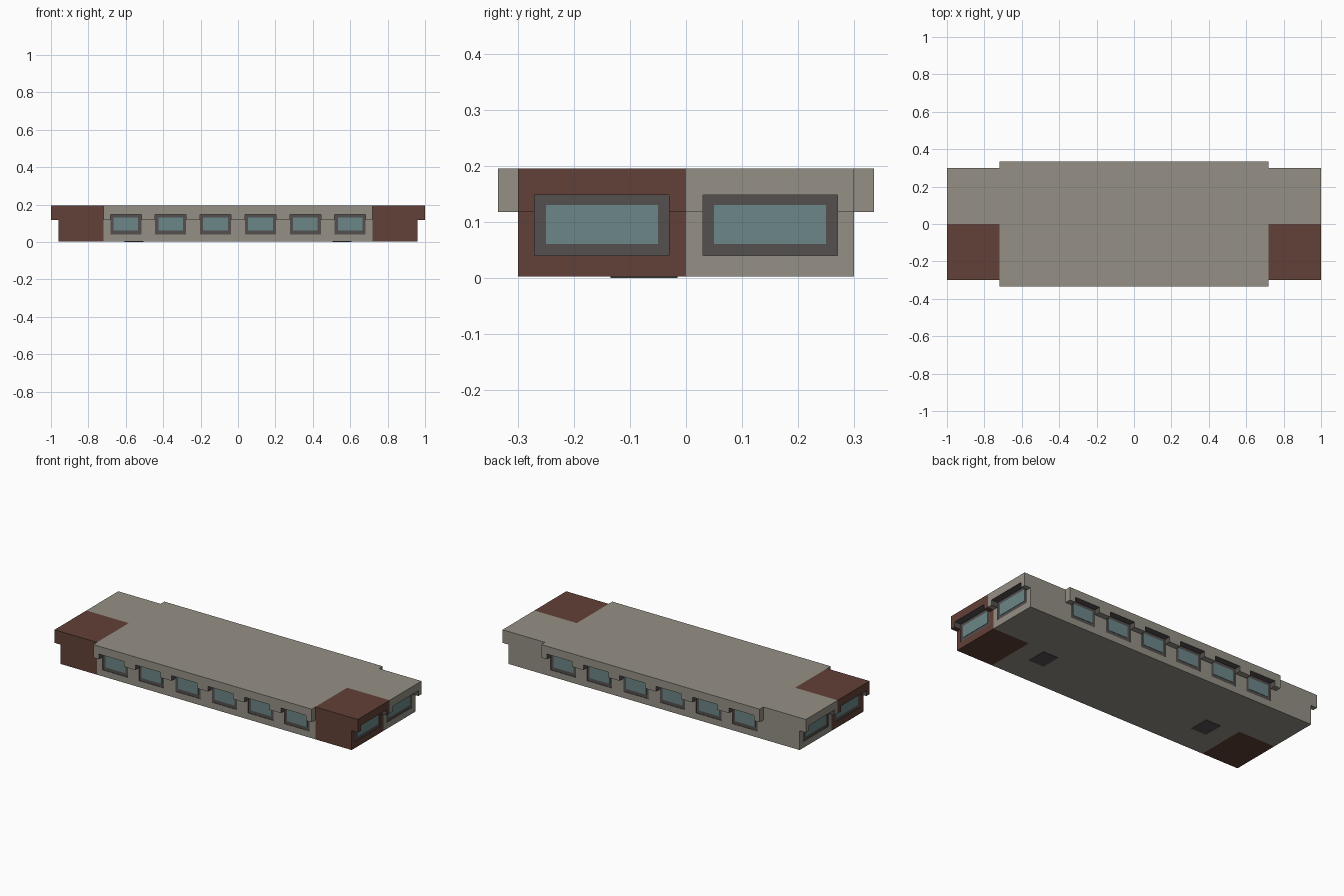
import bpy, bmesh
from mathutils import Vector

if "Cube" in bpy.data.objects:
    bpy.data.objects.remove(bpy.data.objects["Cube"])

TOP, EAVE_Z = 0.195, 0.117


def material(name, rgb):
    m = bpy.data.materials.new(name)
    m.diffuse_color = (*rgb, 1)
    m.use_nodes = True
    m.node_tree.nodes["Principled BSDF"].inputs["Base Color"].default_value = m.diffuse_color
    return m


beige = material("beige_wall", (0.30, 0.28, 0.235))
brown = material("brown_wall", (0.12, 0.052, 0.038))
dark = material("dark_frame", (0.09, 0.08, 0.078))
glass = material("blue_glass", (0.15, 0.24, 0.245))


def add_box(bm, lo, hi):
    vs = bmesh.ops.create_cube(bm, size=1)["verts"]
    for v in vs:
        v.co = Vector([lo[i] if v.co[i] < 0 else hi[i] for i in range(3)])


def boxes(name, items, mat):
    bm = bmesh.new()
    for lo, hi in items:
        add_box(bm, lo, hi)
    me = bpy.data.meshes.new(name)
    bm.to_mesh(me)
    bm.free()
    ob = bpy.data.objects.new(name, me)
    bpy.context.collection.objects.link(ob)
    me.materials.append(mat)
    return ob


# Window layout: boxes on all four walls, from depth d0 to d1 beyond the wall plane
def window_boxes(half_long, half_end, z0, z1, d0, d1):
    out = []
    for s in (-1, 1):
        for i in range(6):
            c = -0.6 + 0.24 * i
            y = sorted((s * (0.3 + d0), s * (0.3 + d1)))
            out.append(((c - half_long, y[0], z0), (c + half_long, y[1], z1)))
        for c in (-0.15, 0.15):
            x = sorted((s * (0.96 + d0), s * (0.96 + d1)))
            out.append(((x[0], c - half_end, z0), (x[1], c + half_end, z1)))
    return out


# Main block
building = boxes("building", [((-0.96, -0.3, 0.002), (0.96, 0.3, 0.16))], beige)

# Overhanging roof band with a stepped outline
bm = bmesh.new()
quarter = [(1, 0.3), (0.72, 0.3), (0.72, 0.335)]
outline = (quarter + [(-x, y) for x, y in reversed(quarter)]
           + [(-x, -y) for x, y in quarter]
           + [(x, -y) for x, y in reversed(quarter)])
face = bm.faces.new([bm.verts.new((x, y, EAVE_Z)) for x, y in outline])
ext = bmesh.ops.extrude_face_region(bm, geom=[face])["geom"]
bmesh.ops.translate(bm, vec=(0, 0, TOP - EAVE_Z),
                    verts=[g for g in ext if isinstance(g, bmesh.types.BMVert)])
bmesh.ops.recalc_face_normals(bm, faces=bm.faces)
me = bpy.data.meshes.new("roof_band")
bm.to_mesh(me)
bm.free()
me.materials.append(beige)
band = bpy.data.objects.new("roof_band", me)
bpy.context.collection.objects.link(band)

# Window recesses that also notch the overhang
cuts = window_boxes(0.083, 0.12, 0.04, 0.148, -0.003, 0.08)
cutter = boxes("window_cutter", cuts, dark)

for other, op in ((band, "UNION"), (cutter, "DIFFERENCE")):
    mod = building.modifiers.new(op.lower(), "BOOLEAN")
    mod.operation, mod.object, mod.solver = op, other, "EXACT"
    other.hide_render = True
deps = bpy.context.evaluated_depsgraph_get()
building.data = bpy.data.meshes.new_from_object(building.evaluated_get(deps))
building.modifiers.clear()
for other in (band, cutter):
    bpy.data.objects.remove(other)

# Colour split: brown front corners, dark window surrounds
me = building.data
me.materials.clear()
for m in (beige, brown, dark):
    me.materials.append(m)
bm = bmesh.new()
bm.from_mesh(me)
for co, no in (((0.72, 0, 0), (1, 0, 0)), ((-0.72, 0, 0), (1, 0, 0)), ((0, 0, 0), (0, 1, 0))):
    bmesh.ops.bisect_plane(bm, geom=bm.verts[:] + bm.edges[:] + bm.faces[:],
                           dist=1e-5, plane_co=co, plane_no=no)


def on_cut(f):
    c, n, e = f.calc_center_median(), f.normal, 1e-4
    for lo, hi in cuts:
        if all(lo[i] - e < c[i] < hi[i] + e for i in range(3)):
            if any(abs(n[i]) > 0.9 and min(abs(c[i] - lo[i]), abs(c[i] - hi[i])) < e
                   for i in range(3)):
                return True
    return False


bm.normal_update()
for f in bm.faces:
    c = f.calc_center_median()
    f.smooth = False
    f.material_index = 2 if on_cut(f) else int(abs(c.x) > 0.721 and c.y < -0.001)
bm.to_mesh(me)
bm.free()

# Glass panes
boxes("window_glass", window_boxes(0.066, 0.10, 0.06, 0.13, -0.006, -0.001), glass)

# Small dark plates under the floor
boxes("floor_plates", [((x - 0.05, -0.135, 0), (x + 0.05, -0.015, 0.01))
                       for x in (-0.556, 0.556)], dark)
